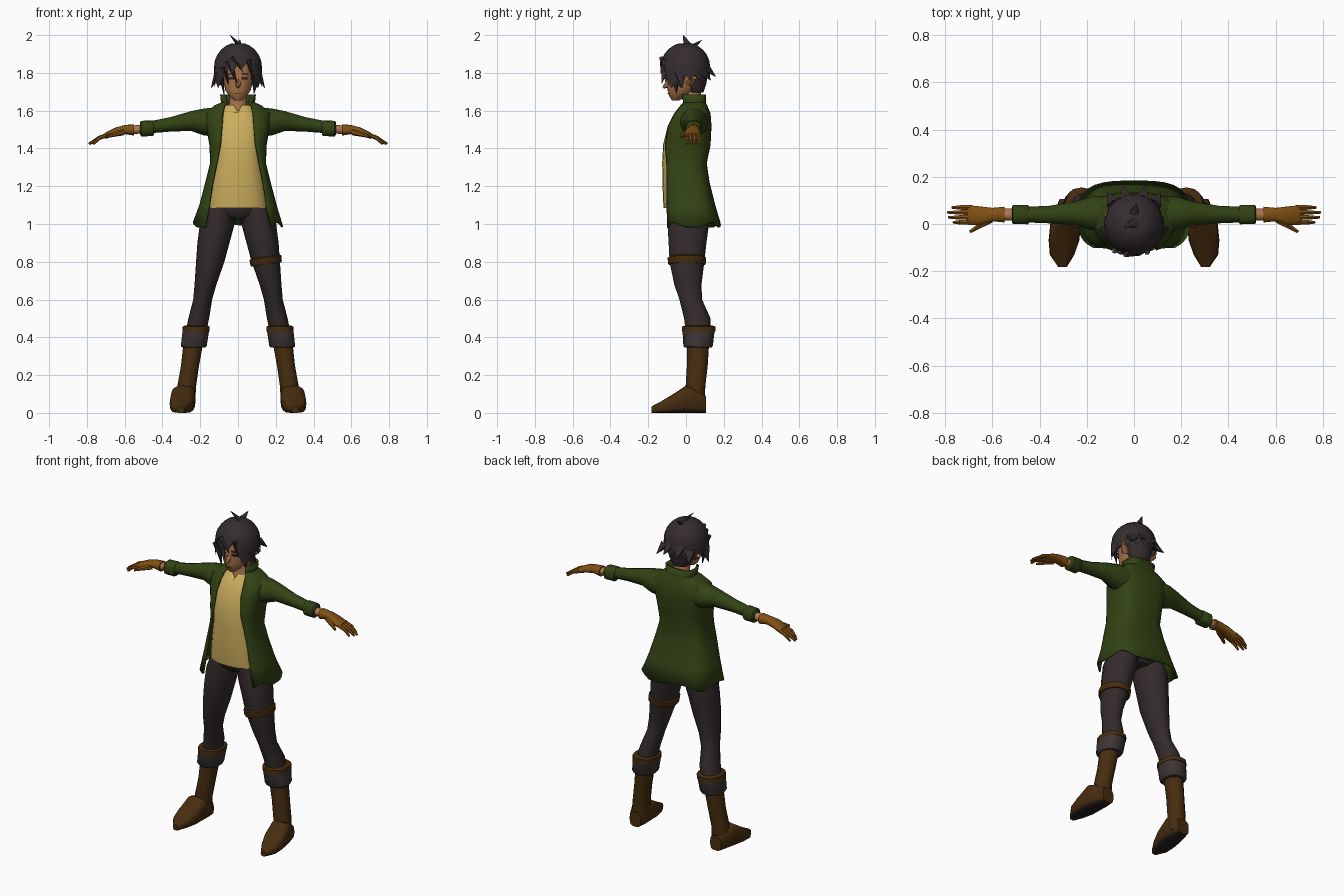
import bpy, bmesh, math
from mathutils import Vector, Matrix

if "Cube" in bpy.data.objects:
    bpy.data.objects.remove(bpy.data.objects["Cube"], do_unlink=True)


def material(name, *rgb):
    m = bpy.data.materials.new(name)
    m.use_nodes = True
    m.diffuse_color = (*rgb, 1)
    m.node_tree.nodes["Principled BSDF"].inputs["Base Color"].default_value = (*rgb, 1)
    return m


HAIR = material("dark hair", .036, .026, .028)
SKIN = material("tan skin", .42, .18, .075)
GREEN = material("green cloth", .032, .056, .007)
YELLOW = material("yellow cloth", .6, .42, .11)
TROUSER = material("dark trousers", .034, .024, .024)
BOOT = material("brown leather", .062, .026, .005)
GLOVE = material("orange leather", .22, .08, .006)
CUFF = material("grey cuff", .05, .036, .036)
SOLE = material("dark sole", .02, .014, .012)
made = []


def finish(name, bm, mat):
    bmesh.ops.recalc_face_normals(bm, faces=bm.faces)
    mesh = bpy.data.meshes.new(name)
    bm.to_mesh(mesh)
    bm.free()
    mesh.materials.append(mat)
    ob = bpy.data.objects.new(name, mesh)
    bpy.context.collection.objects.link(ob)
    made.append(ob)
    return ob


def power(v, p):
    return math.copysign(abs(v) ** p, v)


def bridge(bm, rows, closed=True):
    """Join rows of vertices with quads."""
    for lower, upper in zip(rows, rows[1:]):
        count = len(lower)
        for i in range(count if closed else count - 1):
            j = (i + 1) % count
            bm.faces.new((lower[i], lower[j], upper[j], upper[i]))


def loft(name, rings, mat, axis="z", n=14, p=1.0, side=1, caps=True):
    """Rings are (position on axis, centre a, centre b, radius a, radius b)."""
    bm = bmesh.new()
    rows = []
    for u, a, b, ra, rb in rings:
        row = []
        for i in range(n):
            t = math.tau * i / n
            s, c = a + ra * power(math.sin(t), p), b - rb * power(math.cos(t), p)
            co = {"x": (u, s, c), "y": (s, u, c), "z": (s, c, u)}[axis]
            row.append(bm.verts.new((co[0] * side, co[1], co[2])))
        rows.append(row)
    bridge(bm, rows)
    if caps:
        bm.faces.new(rows[0])
        bm.faces.new(rows[-1])
    return finish(name, bm, mat)


def spike(name, start, end, r1, r2, mat, n=6, flat=1.0, side=1):
    """Tapered piece running from start to end."""
    a, b = (Vector((q[0] * side, q[1], q[2])) for q in (start, end))
    d = b - a
    bm = bmesh.new()
    m = Matrix.Translation((a + b) / 2) @ d.to_track_quat("Z", "Y").to_matrix().to_4x4()
    bmesh.ops.create_cone(bm, cap_ends=True, segments=n, radius1=r1, radius2=r2,
                          depth=d.length, matrix=m @ Matrix.Diagonal((1, flat, 1, 1)))
    return finish(name, bm, mat)


def plate(name, centre, size, turn, mat):
    bm = bmesh.new()
    m = Matrix.Translation(centre) @ Matrix.Rotation(turn, 4, "Z")
    bmesh.ops.create_cube(bm, size=1, matrix=m @ Matrix.Diagonal((*size, 1)))
    return finish(name, bm, mat)


# Head, neck and face
loft("head", [(1.655, 0, -.055, .02, .02), (1.675, 0, -.04, .045, .048),
              (1.71, 0, -.022, .068, .076), (1.76, 0, -.005, .08, .092),
              (1.82, 0, 0, .09, .1), (1.88, 0, .005, .085, .095),
              (1.93, 0, .01, .05, .06)], SKIN, n=20)
loft("neck", [(1.5, 0, .02, .08, .06), (1.6, 0, .04, .06, .055),
              (1.64, 0, .042, .046, .046), (1.72, 0, .03, .045, .045)], SKIN)
spike("nose", (0, -.085, 1.745), (0, -.122, 1.722), .02, .004, SKIN, flat=1.3)
plate("mouth", (0, -.094, 1.69), (.032, .009, .005), 0, GLOVE)
for side, label in ((1, "left"), (-1, "right")):
    plate(label + "_eye", (.036 * side, -.09, 1.772), (.03, .008, .014), .4 * side, HAIR)
    plate(label + "_brow", (.038 * side, -.093, 1.795), (.036, .008, .006), .4 * side, HAIR)
    spike(label + "_ear", (.078, .02, 1.745), (.118, .045, 1.775), .024, .014,
          SKIN, n=8, flat=.7, side=side)

# Hair cap with a jagged lower edge, raised over the face and ears
bm = bmesh.new()
COLS, ROWS = 32, 7
rows = []
for j in range(ROWS):
    row = []
    for i in range(COLS):
        t = math.tau * i / COLS
        turn = min(t, math.tau - t)
        if turn < .75:
            low = 1.81 if t > math.pi else 1.84
        elif turn < 1.4:
            low = 1.735
        else:
            low = 1.775
        low += .016 * (-1) ** i
        z = 1.958 + (low - 1.958) * (.02 + .98 * (j / (ROWS - 1)) ** 1.5)
        k = math.sqrt(max(0, 1 - ((z - 1.83) / .131) ** 2)) if z > 1.83 else 1
        row.append(bm.verts.new((.127 * k * math.sin(t), -.003 - .131 * k * math.cos(t), z)))
    rows.append(row)
bridge(bm, rows)
bm.faces.new(rows[0])
finish("hair_cap", bm, HAIR)
loft("nape_hair", [(1.695, 0, .05, .05, .042), (1.74, 0, .042, .075, .065),
                   (1.82, 0, .03, .09, .09)], HAIR)
locks = [((-.05, -.1, 1.86), (-.005, -.128, 1.745)), ((-.075, -.095, 1.83), (-.05, -.105, 1.735)),
         ((-.03, -.11, 1.88), (.03, -.132, 1.8)), ((.055, -.1, 1.87), (.075, -.1, 1.77)),
         ((-.09, -.06, 1.79), (-.072, -.06, 1.675)), ((.095, -.06, 1.79), (.085, -.05, 1.69))]
for start, end in locks:
    spike("fringe_lock", start, end, .035, .002, HAIR, flat=.4)
for side in (1, -1):
    spike("side_lock", (.105, -.03, 1.8), (.142, -.02, 1.72), .036, .002, HAIR, flat=.6, side=side)
    for x, z in ((.035, 1.78), (.085, 1.76)):
        spike("back_lock", (x, .12 - x * .4, z + .05), (x * 1.3, .175 - x * .5, z), .036, .002,
              HAIR, flat=.6, side=side)
spike("cowlick", (.01, .01, 1.945), (-.042, -.015, 2.0), .026, .002, HAIR, flat=.5)
spike("crown_tuft", (0, .04, 1.94), (.01, .085, 1.975), .026, .002, HAIR, flat=.5)

# Shirt with a dipped neckline
shirt = loft("shirt", [(1.085, 0, 0, .16, .118), (1.1, 0, 0, .16, .12),
                       (1.22, 0, -.008, .145, .117), (1.33, 0, -.012, .13, .114),
                       (1.42, 0, -.005, .132, .116), (1.52, 0, .01, .13, .106),
                       (1.59, 0, .028, .11, .085), (1.63, 0, .037, .068, .065)],
             YELLOW, n=24, p=.85, caps=False)
for v in shirt.data.vertices:
    if v.co.z > 1.62 and v.co.y < 0 and abs(v.co.x) < .01:
        v.co.z -= .035

# Open jacket: (height, half width, front, back, half opening)
jacket_rings = [(.995, .235, -.118, .18, .172), (1.1, .2, -.12, .15, .15),
                (1.22, .168, -.122, .12, .133), (1.32, .143, -.122, .105, .112),
                (1.42, .147, -.118, .125, .092), (1.52, .165, -.096, .13, .083),
                (1.585, .17, -.06, .125, .078), (1.625, .12, -.03, .108, .07),
                (1.64, .086, -.016, .1, .055), (1.685, .09, -.026, .102, .065)]
bm = bmesh.new()
rows = []
STEPS, P = 24, .65
for z, half, front, back, gap in jacket_rings:
    a0 = math.asin((gap / half) ** (1 / P))
    row = []
    for i in range(STEPS + 1):
        t = a0 + (math.tau - 2 * a0) * i / STEPS
        wave = 0
        if z < 1:  # hem dips at the front corners and is uneven behind
            wave = -.015 if i in (0, STEPS) else .014 * math.sin(i * math.pi / 3)
        row.append(bm.verts.new((half * power(math.sin(t), P),
                                 (front + back) / 2 - (back - front) / 2 * power(math.cos(t), P),
                                 z + wave)))
    rows.append(row)
bridge(bm, rows, closed=False)
jacket = finish("jacket", bm, GREEN)
solid = jacket.modifiers.new("thickness", "SOLIDIFY")
solid.thickness = .01
solid.offset = 0

# Hips
loft("hips", [(1.02, 0, .02, .06, .07), (1.05, 0, .015, .14, .1),
              (1.1, 0, .01, .155, .105), (1.2, 0, 0, .13, .095)], TROUSER, n=20, p=.9)

for side, label in ((1, "left"), (-1, "right")):
    # Sleeve, wrist and glove
    loft(label + "_sleeve", [(.1, .04, 1.54, .08, .08), (.18, .045, 1.54, .073, .071),
                             (.25, .045, 1.545, .052, .052), (.36, .04, 1.527, .038, .038),
                             (.46, .04, 1.513, .034, .032)], GREEN, "x", side=side)
    loft(label + "_sleeve_cuff", [(.445, .04, 1.508, .037, .036), (.452, .04, 1.507, .042, .042),
                                  (.512, .04, 1.505, .041, .041), (.518, .04, 1.505, .034, .034)],
         GREEN, "x", p=.8, side=side)
    loft(label + "_wrist", [(.5, .04, 1.503, .026, .024), (.57, .04, 1.498, .025, .022)],
         SKIN, "x", side=side)
    loft(label + "_glove", [(.55, .04, 1.498, .034, .03), (.6, .04, 1.5, .029, .024),
                            (.65, .035, 1.488, .04, .022), (.705, .038, 1.466, .043, .016)],
         GLOVE, "x", p=.85, side=side)
    for y, tip in ((.07, .77), (.049, .79), (.028, .786), (.007, .765)):
        spike(label + "_finger", (.69, y, 1.472), (.735, y, 1.456), .012, .011, GLOVE, side=side)
        spike(label + "_finger_tip", (.733, y, 1.457), (tip, y, 1.424), .011, .006, GLOVE, side=side)
    spike(label + "_thumb", (.61, .02, 1.488), (.695, -.033, 1.462), .019, .007, GLOVE, side=side)

    # Leg
    loft(label + "_leg", [(1.13, .085, .01, .07, .09), (1.0, .11, .012, .092, .11),
                          (.9, .13, .008, .085, .1), (.8, .147, .005, .075, .092),
                          (.68, .172, .01, .058, .072), (.6, .187, .025, .05, .06),
                          (.5, .208, .06, .055, .07), (.4, .228, .065, .055, .062)],
         TROUSER, n=16, side=side)

    # Boot with folded cuff
    loft(label + "_boot_cuff", [(.345, .235, .065, .062, .07), (.355, .234, .064, .07, .078),
                                (.445, .222, .067, .072, .086)], CUFF, p=.85, side=side)
    loft(label + "_boot_rim", [(.432, .223, .067, .073, .088), (.457, .221, .067, .073, .088),
                               (.462, .22, .067, .062, .074)], BOOT, p=.85, side=side)
    loft(label + "_boot_shaft", [(.03, .276, .053, .05, .048), (.14, .272, .05, .051, .052),
                                 (.25, .254, .06, .049, .055), (.38, .235, .065, .054, .058)],
         BOOT, side=side)
    foot = loft(label + "_foot", [(.105, .278, .045, .038, .045), (.05, .283, .065, .056, .065),
                                  (0, .29, .072, .065, .072), (-.07, .297, .049, .065, .049),
                                  (-.13, .305, .031, .052, .031), (-.183, .303, .017, .018, .017)],
                BOOT, "y", n=16, p=.65, side=side)
    foot.data.materials.append(SOLE)
    for f in foot.data.polygons:
        if f.normal.z < -.7:
            f.material_index = 1

# Strap on the left thigh
strap = loft("thigh_strap", [(.785, .15, .005, .079, .097), (.792, .149, .005, .083, .101),
                             (.822, .145, .005, .084, .102), (.828, .144, .005, .076, .094)],
             BOOT, n=16)
for v in strap.data.vertices:
    v.co.z += (v.co.x - .147) * .15

# Smooth shading with sharp creases kept
bpy.ops.object.select_all(action="DESELECT")
for ob in made:
    ob.select_set(True)
bpy.context.view_layer.objects.active = made[0]
bpy.ops.object.shade_smooth_by_angle(angle=math.radians(40))
